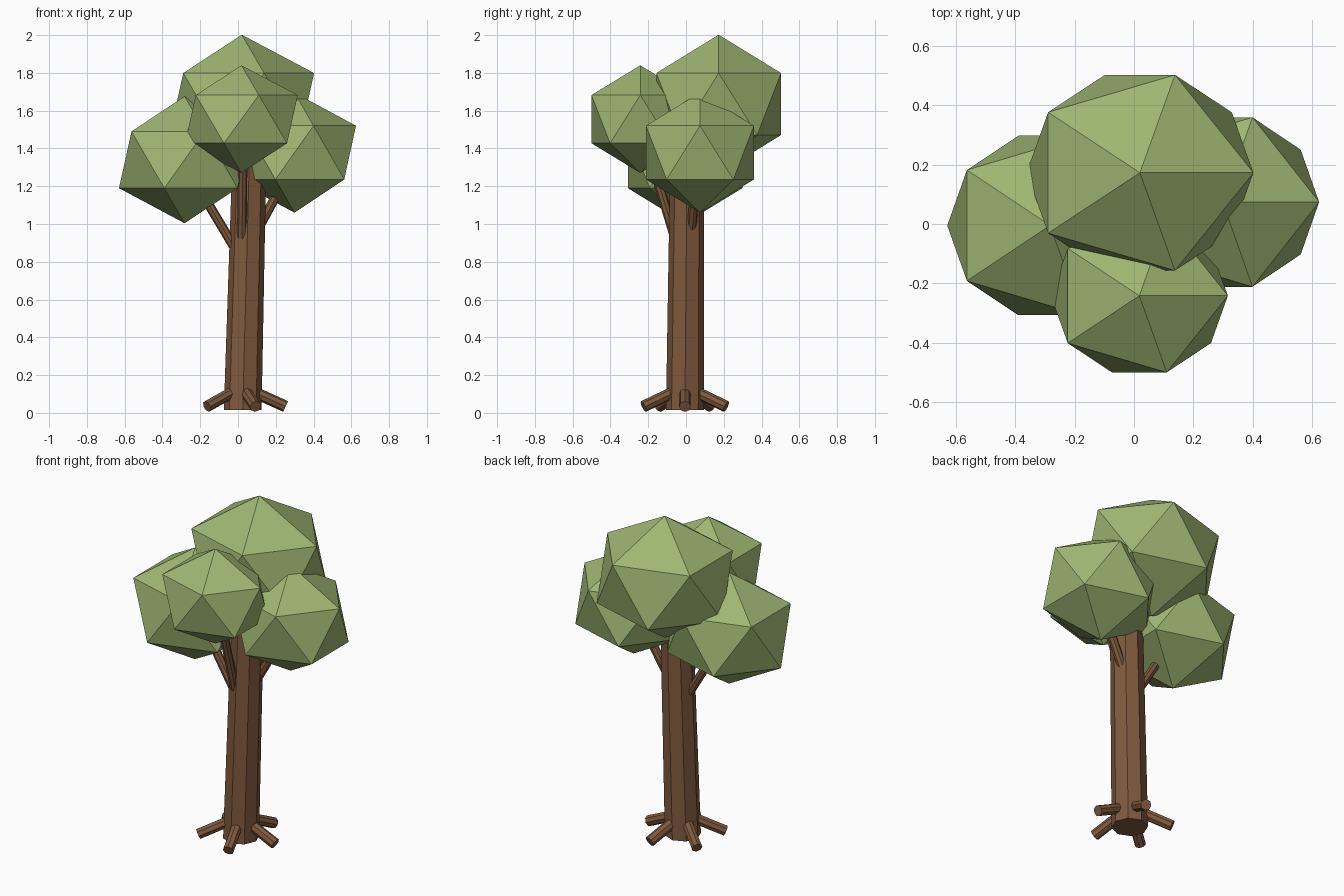
import bpy
import math
from mathutils import Vector

if "Cube" in bpy.data.objects:
    bpy.data.objects.remove(bpy.data.objects["Cube"])


def make_material(name, rgb):
    m = bpy.data.materials.new(name)
    m.diffuse_color = (*rgb, 1.0)
    m.use_nodes = True
    m.node_tree.nodes["Principled BSDF"].inputs["Base Color"].default_value = m.diffuse_color
    return m


bark = make_material("bark_brown", (0.215, 0.102, 0.048))
leaf = make_material("leaf_green", (0.345, 0.470, 0.168))


def limb(name, start, end, r1, r2, sides=8, turn=0.0):
    """Tapered faceted cylinder between two points."""
    a, b = Vector(start), Vector(end)
    d = b - a
    bpy.ops.mesh.primitive_cone_add(vertices=sides, radius1=r1, radius2=r2,
                                    depth=d.length, location=(a + b) / 2)
    ob = bpy.context.object
    ob.rotation_euler = d.to_track_quat('Z', 'Y').to_euler()
    ob.name = name
    ob.data.materials.append(bark)
    return ob


# Leaning trunk: octagon with horizontal ends, sheared towards the top
bpy.ops.mesh.primitive_cone_add(vertices=8, radius1=0.10, radius2=0.09,
                                depth=1.33, location=(0.025, -0.006, 0.68))
trunk = bpy.context.object
trunk.name = "trunk"
trunk.data.materials.append(bark)
for v in trunk.data.vertices:
    if v.co.z > 0:
        v.co.x += 0.035
        v.co.y += 0.012

# Five roots spread evenly around the base
for i in range(5):
    t = math.radians(72 * i)
    c, s = math.cos(t), math.sin(t)
    limb(f"root_{i + 1}",
         (0.022 + 0.05 * c, -0.006 + 0.05 * s, 0.116),
         (0.022 + 0.23 * c, -0.006 + 0.23 * s, 0.034), 0.031, 0.031)

# Branches reaching into the foliage
limb("left_branch", (-0.01, 0.0, 0.86), (-0.165, 0.0, 1.12), 0.025, 0.025)
limb("right_branch", (0.11, 0.03, 0.98), (0.24, 0.05, 1.22), 0.025, 0.025)
limb("front_branch", (0.02, -0.06, 0.93), (0.025, -0.18, 1.33), 0.025, 0.025)

# Faceted foliage clumps: name, centre, radii
clumps = [
    ("crown_foliage", (0.02, 0.173, 1.635), (0.428, 0.388, 0.367)),
    ("front_foliage", (0.018, -0.242, 1.555), (0.334, 0.304, 0.285)),
    ("left_foliage", (-0.283, -0.005, 1.34), (0.388, 0.356, 0.336)),
    ("right_foliage", (0.299, 0.074, 1.378), (0.364, 0.336, 0.318)),
]
for name, centre, radii in clumps:
    bpy.ops.mesh.primitive_ico_sphere_add(subdivisions=1, radius=1.0, location=centre)
    ob = bpy.context.object
    ob.name = name
    ob.scale = radii
    ob.data.materials.append(leaf)
